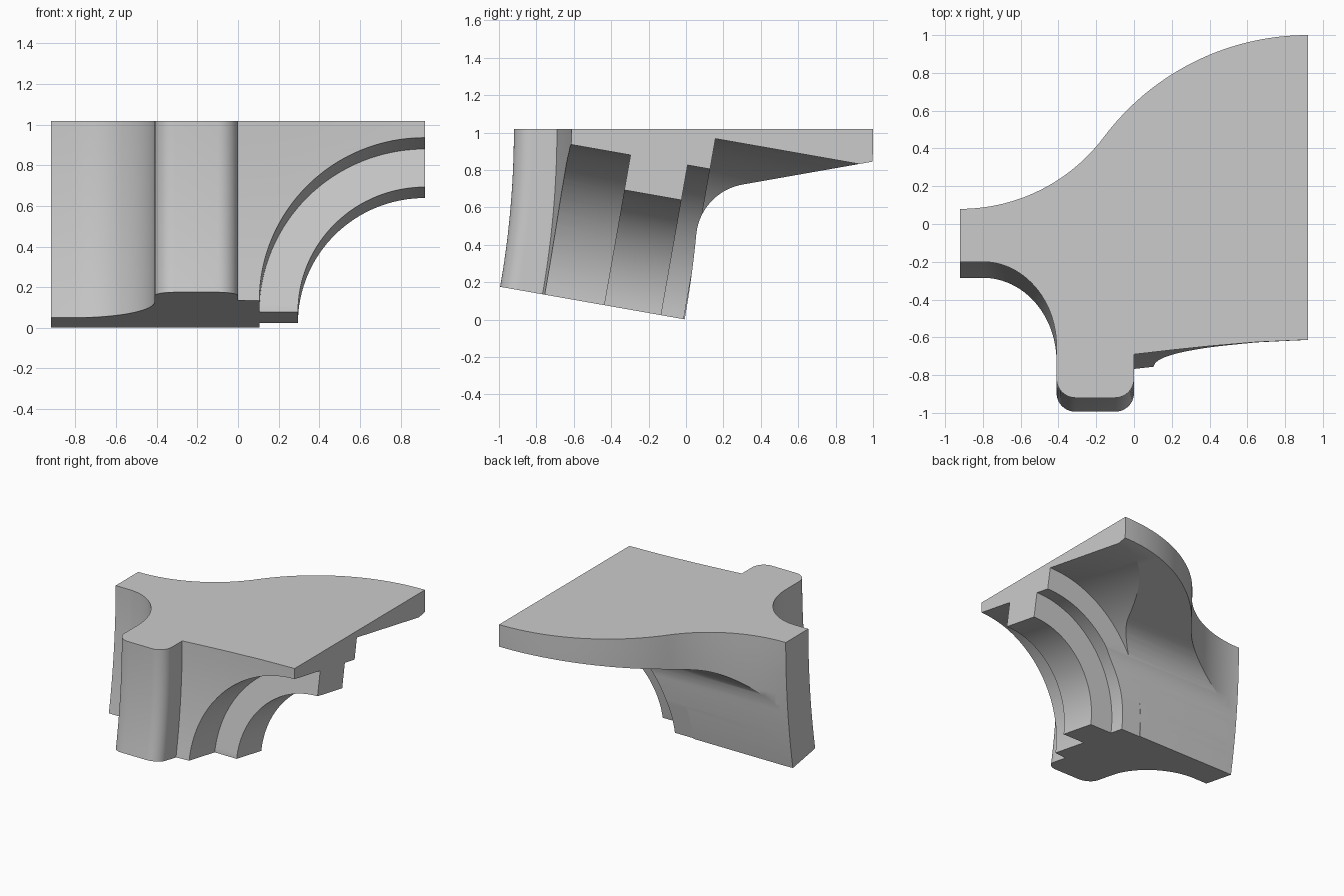
import bpy, bmesh
from math import sin, cos, tan, sqrt, radians, pi, atan2
from mathutils import Matrix, Vector

if "Cube" in bpy.data.objects:
    bpy.data.objects.remove(bpy.data.objects["Cube"])

TILT = radians(10)
TOP = 1.0185                      # height of the flat top
YC = -TOP / tan(TILT)             # axis of the sweep, level with the top
HALF = 0.92                       # half width in x

stone = bpy.data.materials.new("grey_stone")
stone.diffuse_color = (0.6, 0.6, 0.6, 1)
stone.use_nodes = True
stone.node_tree.nodes["Principled BSDF"].inputs["Base Color"].default_value = stone.diffuse_color


def arc(cx, cy, rx, ry, a0, a1, n):
    """Points on an elliptical arc, angles in degrees."""
    angles = [radians(a0 + (a1 - a0) * i / n) for i in range(n + 1)]
    return [(cx + rx * cos(a), cy + ry * sin(a)) for a in angles]


def add_object(name, bm):
    bmesh.ops.remove_doubles(bm, verts=bm.verts, dist=1e-5)
    bmesh.ops.recalc_face_normals(bm, faces=bm.faces)
    mesh = bpy.data.meshes.new(name)
    bm.to_mesh(mesh)
    bm.free()
    mesh.materials.append(stone)
    ob = bpy.data.objects.new(name, mesh)
    bpy.context.collection.objects.link(ob)
    return ob


# Plan outline of the block: niche, rounded pier, splayed front, S-shaped back
R1, R2 = 0.95, 1.35
turn = 53.13
plan = [(-HALF, -0.20)]
plan += arc(-0.80, -0.65, 0.39, 0.45, 90, 0, 24)
plan += arc(-0.31, -0.82, 0.10, 0.10, 180, 270, 10)
plan += arc(-0.10, -0.82, 0.10, 0.10, 270, 360, 10)
plan += [(0, -0.69), (0.2, -0.667), (0.4, -0.646), (0.65, -0.625), (HALF, -0.613)]
plan += arc(HALF, 1 - R2, R2, R2, 90, 90 + turn, 28)
plan += arc(-HALF, 0.08 + R1, R1, R1, 270 + turn, 270, 28)[1:]

# Sweep the plan downward around the far axis
bm = bmesh.new()
STEPS = 12
rings = []
for i in range(STEPS + 1):
    a = TILT * i / STEPS
    rings.append([bm.verts.new((x, YC + (y - YC) * cos(a), TOP - (y - YC) * sin(a)))
                  for x, y in plan])
bm.faces.new(rings[0])
bm.faces.new(rings[-1])
n = len(plan)
for r0, r1 in zip(rings, rings[1:]):
    for j in range(n):
        k = (j + 1) % n
        bm.faces.new((r0[j], r0[k], r1[k], r1[j]))
block = add_object("vault_springer", bm)

# Stepped arch cutter: lathe of the three arch orders about the tilted axis
steps = [(-2, 0), (-2, 0.815), (-0.445, 0.815), (-0.445, 0.625), (-0.135, 0.625),
         (-0.135, 0.815), (-0.013, 0.815), (-0.013, 0.98), (2, 0.98), (2, 0)]
bm = bmesh.new()
vs = [bm.verts.new((r, v, 0)) for v, r in steps]
es = [bm.edges.new(p) for p in zip(vs, vs[1:])]
bmesh.ops.spin(bm, geom=vs + es, cent=(0, 0, 0), axis=(0, 1, 0),
               angle=2 * pi, steps=128, use_duplicate=False)
bm.transform(Matrix.Translation((HALF, 0, 0)) @ Matrix.Rotation(-TILT, 4, 'X'))
arch_cutter = add_object("arch_cutter", bm)

# Rear underside cutter: curved wall, fillet, then rising soffit
RW, RF = 0.082 - YC, 0.30


def soffit(y):
    return 0.845 + (y - 1) * tan(TILT)


cy, cz = 0.35, 0.43
for _ in range(30):
    cy = YC + sqrt((RW + RF) ** 2 - (TOP - cz) ** 2)
    cz = soffit(cy) - RF / cos(TILT)
start = atan2(TOP - cz, YC - cy) * 180 / pi
wall_end = atan2(TOP - cz, cy - YC)
a_low = radians(13)
prof = [(1.2, -0.6)]
for i in range(12):
    a = a_low + (wall_end - a_low) * i / 12
    prof.append((YC + RW * cos(a), TOP - RW * sin(a)))
prof += arc(cy, cz, RF, RF, start, 100, 18)
prof.append((1.2, soffit(1.2)))
bm = bmesh.new()
face = bm.faces.new([bm.verts.new((-1.2, y, z)) for y, z in prof])
ext = bmesh.ops.extrude_face_region(bm, geom=[face])
bmesh.ops.translate(bm, vec=Vector((2.4, 0, 0)),
                    verts=[g for g in ext["geom"] if isinstance(g, bmesh.types.BMVert)])
soffit_cutter = add_object("soffit_cutter", bm)

# Cut the block, then smooth the curved faces
bpy.context.view_layer.objects.active = block
block.select_set(True)
for cutter in (arch_cutter, soffit_cutter):
    mod = block.modifiers.new(cutter.name, 'BOOLEAN')
    mod.operation = 'DIFFERENCE'
    mod.solver = 'EXACT'
    mod.object = cutter
    bpy.ops.object.modifier_apply(modifier=mod.name)
    bpy.data.objects.remove(cutter)
bpy.ops.object.shade_smooth_by_angle(angle=radians(25))
